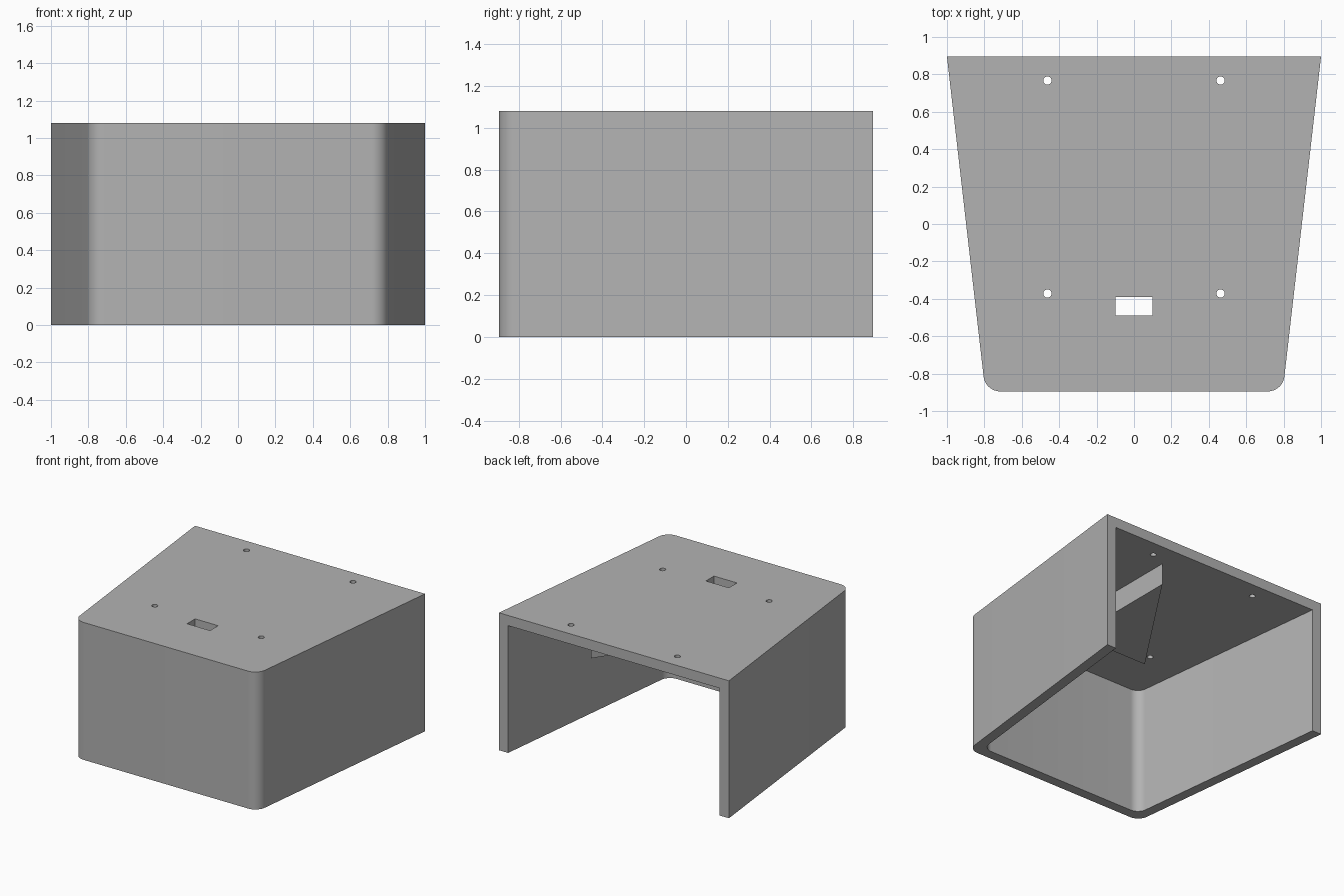
import bpy, bmesh, math
from mathutils import Vector

cube = bpy.data.objects.get("Cube")
if cube:
    bpy.data.objects.remove(cube, do_unlink=True)

GREY = (0.45, 0.45, 0.45, 1)
grey = bpy.data.materials.new("plain grey")
grey.use_nodes = True
grey.diffuse_color = GREY
grey.node_tree.nodes["Principled BSDF"].inputs["Base Color"].default_value = GREY

HEIGHT, WALL, BACK, FRONT = 1.08, 0.08, 0.895, -0.895
TAPER = 0.205 / (BACK - FRONT)


def prism(name, outline, z0, z1):
    """Extrude a plan outline from z0 to z1."""
    bm = bmesh.new()
    face = bm.faces.new([bm.verts.new((x, y, z0)) for x, y in outline])
    up = bmesh.ops.extrude_face_region(bm, geom=[face])["geom"]
    top = [v for v in up if isinstance(v, bmesh.types.BMVert)]
    bmesh.ops.translate(bm, verts=top, vec=(0, 0, z1 - z0))
    bmesh.ops.recalc_face_normals(bm, faces=bm.faces)
    mesh = bpy.data.meshes.new(name)
    bm.to_mesh(mesh)
    bm.free()
    mesh.materials.append(grey)
    obj = bpy.data.objects.new(name, mesh)
    bpy.context.collection.objects.link(obj)
    return obj


def tapered_plan(inset, back, front, radius, steps=12):
    """Tapered plan with two rounded front corners."""
    def half(y):
        return 1 - inset - (BACK - y) * TAPER
    tilt = math.atan(TAPER)
    cy = front + radius
    cx = half(cy) - radius / math.cos(tilt)
    right = [(half(back), back)]
    for i in range(steps + 1):
        a = -tilt - (math.pi / 2 - tilt) * i / steps
        right.append((cx + radius * math.cos(a), cy + radius * math.sin(a)))
    return right + [(-x, y) for x, y in reversed(right)]


def circle(x, y, r, n=32):
    return [(x + r * math.cos(math.tau * i / n), y + r * math.sin(math.tau * i / n))
            for i in range(n)]


def cut(obj, cutter):
    mod = obj.modifiers.new("cut", "BOOLEAN")
    mod.operation = "DIFFERENCE"
    mod.solver = "EXACT"
    mod.object = cutter
    bpy.context.view_layer.objects.active = obj
    bpy.ops.object.modifier_apply(modifier=mod.name)
    bpy.data.objects.remove(cutter, do_unlink=True)


# Housing: tapered box, open at the back and underneath
housing = prism("housing", tapered_plan(0, BACK, FRONT, 0.09), 0, HEIGHT)
cut(housing, prism("cavity", tapered_plan(WALL, BACK + 0.2, FRONT + WALL, 0.08),
                   -0.2, HEIGHT - WALL))

# Slot and four screw holes through the top
cut(housing, prism("slot", [(-0.1, -0.49), (0.1, -0.49), (0.1, -0.39), (-0.1, -0.39)],
                   0.9, 1.2))
for x in (-0.463, 0.463):
    for y in (-0.372, 0.767):
        cut(housing, prism("screw_hole", circle(x, y, 0.022), 0.9, 1.2))

# Triangular block under the top
block = prism("triangular_block", [(0.33, 0.71), (-0.31, -0.25), (0.33, -0.25)],
              0.83, HEIGHT - WALL)

# Smooth the rounded corners, keep edges sharp
bpy.ops.object.select_all(action="DESELECT")
housing.select_set(True)
bpy.context.view_layer.objects.active = housing
bpy.ops.object.shade_smooth_by_angle(angle=math.radians(30))
